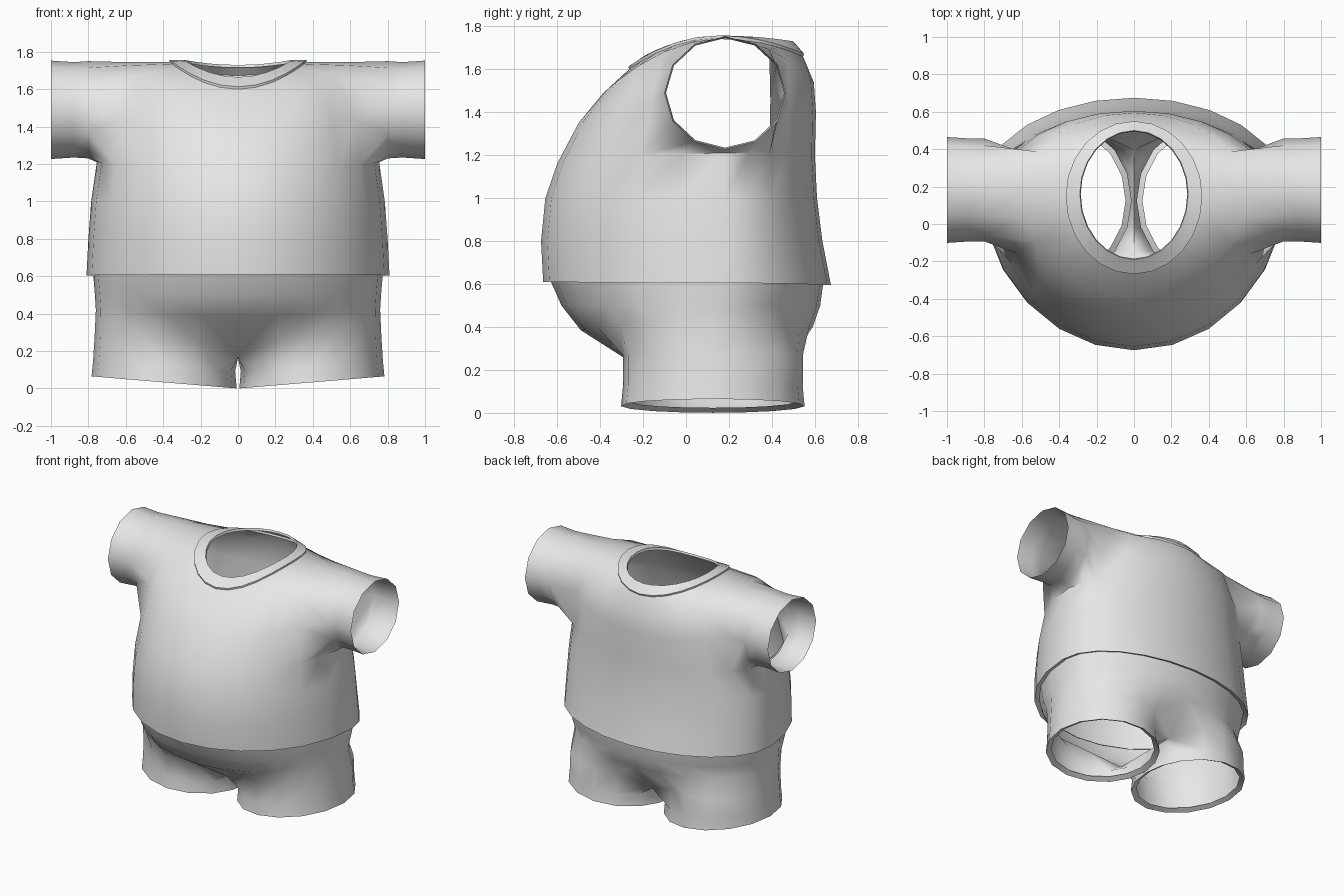
import bpy
import bmesh
from math import sin, cos, pi, radians

cube = bpy.data.objects.get("Cube")
if cube:
    bpy.data.objects.remove(cube, do_unlink=True)

COLS = 12          # columns from front centre to back centre on one half
CROTCH = 3         # extra inner-leg columns

grey = bpy.data.materials.new("light_grey_cloth")
grey.use_nodes = True
grey.diffuse_color = (0.8, 0.8, 0.8, 1)
grey.node_tree.nodes["Principled BSDF"].inputs["Base Color"].default_value = (0.8, 0.8, 0.8, 1)


def half_ring(front, side, back):
    """Half loop through front (y, z), side (x, y, z) and back (y, z)."""
    pts = []
    for j in range(COLS + 1):
        t = pi * (j / COLS - 0.5)
        s = abs(sin(t))
        end_y, end_z = front if t < 0 else back
        x = 0 if j in (0, COLS) else side[0] * cos(t)
        pts.append((x, side[1] + (end_y - side[1]) * s,
                    side[2] + (end_z - side[2]) * s * s))
    return pts


def add_rows(bm, rows):
    return [[bm.verts.new(p) for p in row] for row in rows]


def skin(bm, low, high, closed=False, skip=()):
    """Quads between two rows, facing outward when high is above low."""
    n = min(len(low), len(high))
    for j in range(n if closed else n - 1):
        if j not in skip:
            k = (j + 1) % n
            bm.faces.new((low[j], low[k], high[k], high[j]))


def finish(bm, name, angle):
    """Make the object, mirror it across x and shade it."""
    mesh = bpy.data.meshes.new(name)
    bm.to_mesh(mesh)
    bm.free()
    mesh.materials.append(grey)
    obj = bpy.data.objects.new(name, mesh)
    bpy.context.collection.objects.link(obj)
    bpy.ops.object.select_all(action='DESELECT')
    obj.select_set(True)
    bpy.context.view_layer.objects.active = obj
    mirror = obj.modifiers.new("mirror", 'MIRROR')
    mirror.use_clip = True
    bpy.ops.object.modifier_apply(modifier=mirror.name)
    bpy.ops.object.shade_smooth_by_angle(angle=radians(angle))


# Shirt body: turned-in hem, belly, chest, shoulders, neck edge
bm = bmesh.new()
rows = add_rows(bm, [
    half_ring((-0.63, 0.625), (0.775, 0.18, 0.62), (0.64, 0.61)),
    half_ring((-0.665, 0.61), (0.81, 0.18, 0.605), (0.675, 0.595)),
    half_ring((-0.675, 0.8), (0.80, 0.18, 0.8), (0.635, 0.8)),
    half_ring((-0.655, 1.0), (0.785, 0.18, 1.0), (0.61, 1.0)),
    half_ring((-0.6, 1.16), (0.755, 0.18, 1.21), (0.60, 1.2)),
    half_ring((-0.5, 1.35), (0.72, 0.18, 1.48), (0.605, 1.4)),
    half_ring((-0.385, 1.49), (0.60, 0.18, 1.745), (0.595, 1.54)),
    half_ring((-0.265, 1.60), (0.365, 0.15, 1.745), (0.545, 1.66)),
])
ARM_LOW, ARM_MID, ARM_TOP = 4, 5, 6
c = COLS // 2
for i in range(len(rows) - 1):
    hole = range(c - 2, c + 2) if i in (ARM_LOW, ARM_MID) else ()
    skin(bm, rows[i], rows[i + 1], skip=hole)

# Sleeves: armhole loop, counter-clockwise from its rear middle
loop = [rows[ARM_MID][c + 2]]
loop += [rows[ARM_TOP][c + d] for d in (2, 1, 0, -1, -2)]
loop += [rows[ARM_MID][c - 2]]
loop += [rows[ARM_LOW][c + d] for d in (-2, -1, 0, 1, 2)]
for x, ry, rz in ((0.80, 0.275, 0.26), (0.88, 0.275, 0.255), (1.0, 0.283, 0.263)):
    angles = [2 * pi * k / len(loop) for k in range(len(loop))]
    ring = [bm.verts.new((x, 0.182 + ry * cos(a), 1.49 + rz * sin(a))) for a in angles]
    skin(bm, loop, ring, closed=True)
    loop = ring
finish(bm, "shirt", 60)

# Collar band around the neck opening
bm = bmesh.new()
rows = add_rows(bm, [
    half_ring((-0.265, 1.60), (0.365, 0.15, 1.745), (0.545, 1.66)),
    half_ring((-0.268, 1.613), (0.365, 0.15, 1.757), (0.55, 1.672)),
    half_ring((-0.19, 1.665), (0.29, 0.16, 1.757), (0.50, 1.73)),
    half_ring((-0.185, 1.65), (0.285, 0.16, 1.74), (0.495, 1.715)),
])
for low, high in zip(rows, rows[1:]):
    skin(bm, low, high)
finish(bm, "collar", 40)


def leg_ring(rx, ry, height):
    """Closed leg loop; the last columns run along the inner thigh."""
    spread = radians(140)
    angles = [spread * (2 * j / COLS - 1) for j in range(COLS + 1)]
    gap = 2 * (pi - spread) / (CROTCH + 1)
    angles += [spread + gap * (k + 1) for k in range(CROTCH)]
    pts = [(0.395 + rx * cos(a), 0.125 + ry * sin(a)) for a in angles]
    return [(x, y, height(x)) for x, y in pts]


# Shorts: slanted leg hems, shared crotch line, seat and waist
bm = bmesh.new()
crotch = leg_ring(0.372, 0.42, lambda x: 0.17 + 0.1 * min(1, x / 0.25))
crotch = [(0, y, 0.165) if j == 0 or j >= COLS else (x, y, z)
          for j, (x, y, z) in enumerate(crotch)]
legs = add_rows(bm, [
    leg_ring(0.35, 0.39, lambda x: 0.02 + 0.083 * x),
    leg_ring(0.388, 0.428, lambda x: 0.083 * x),
    leg_ring(0.38, 0.42, lambda x: 0.09 + 0.07 * x),
    crotch,
])
for low, high in zip(legs, legs[1:]):
    skin(bm, low, high, closed=True)
upper = add_rows(bm, [
    half_ring((-0.49, 0.385), (0.76, 0.125, 0.42), (0.59, 0.4)),
    half_ring((-0.58, 0.5), (0.765, 0.15, 0.5), (0.625, 0.5)),
    half_ring((-0.635, 0.625), (0.775, 0.18, 0.62), (0.64, 0.61)),
])
below = legs[-1][:COLS + 1]
for row in upper:
    skin(bm, below, row)
    below = row
finish(bm, "shorts", 60)
